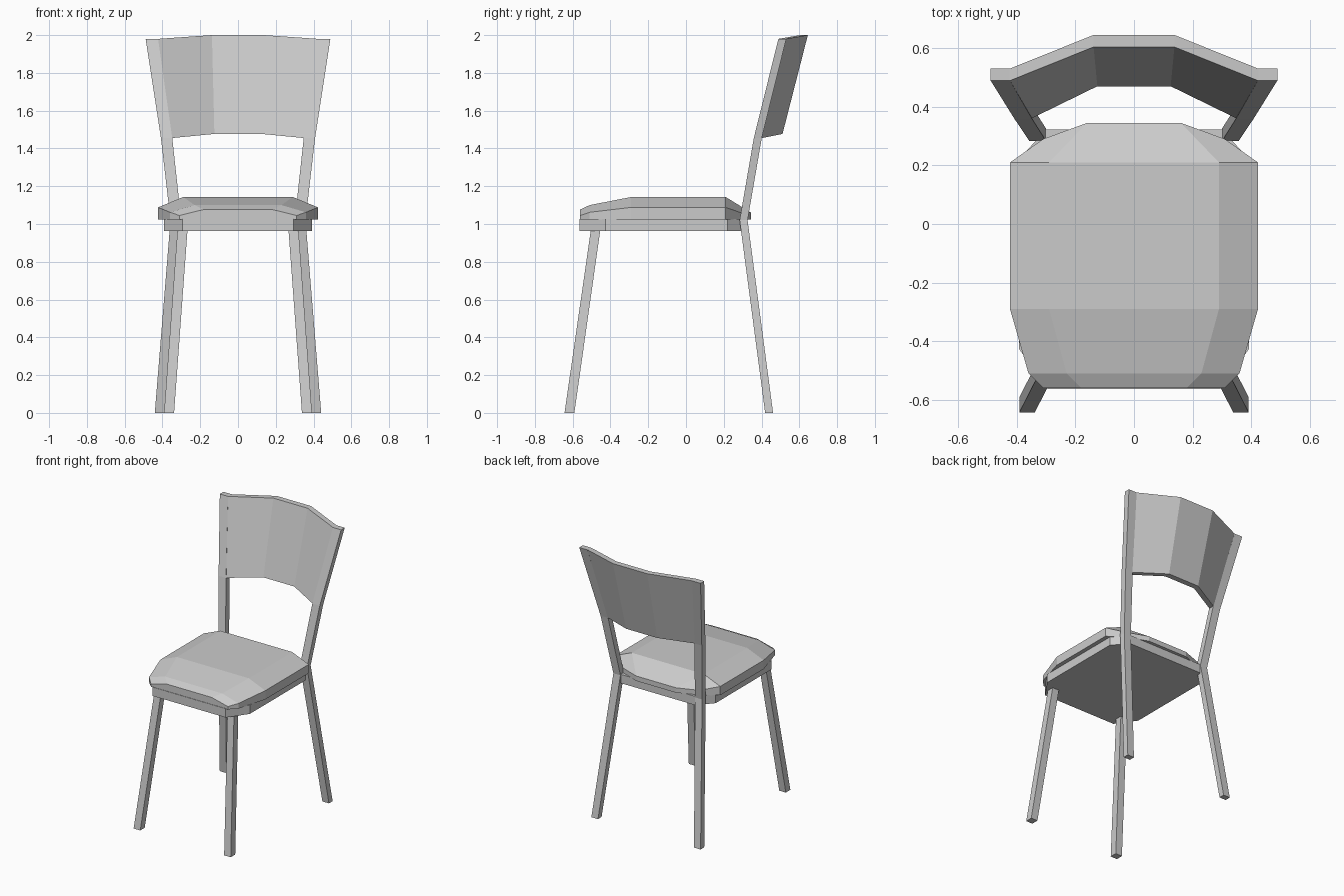
import bpy, bmesh

if "Cube" in bpy.data.objects:
    bpy.data.objects.remove(bpy.data.objects["Cube"])


def finish(name, bm):
    bmesh.ops.recalc_face_normals(bm, faces=bm.faces)
    me = bpy.data.meshes.new(name)
    bm.to_mesh(me)
    bm.free()
    ob = bpy.data.objects.new(name, me)
    bpy.context.collection.objects.link(ob)
    return ob


def loft(name, rings):
    """Skin a row of closed rings and cap both ends."""
    bm = bmesh.new()
    vs = [[bm.verts.new(p) for p in r] for r in rings]
    n = len(vs[0])
    for a, b in zip(vs, vs[1:]):
        for i in range(n):
            j = (i + 1) % n
            bm.faces.new((a[i], a[j], b[j], b[i]))
    bm.faces.new(vs[0])
    bm.faces.new(vs[-1])
    return finish(name, bm)


def section(x, y, z, w, d):
    w, d = w / 2, d / 2
    return [(x - w, y - d, z), (x + w, y - d, z), (x + w, y + d, z), (x - w, y + d, z)]


# Legs: splayed front legs, and back legs that bend up into the back posts
front_path = [(.365, -.617, 0, .053, .052), (.293, -.477, .98, .053, .05)]
back_path = [(.414, .44, 0, .053, .042), (.329, .305, 1.02, .057, .042),
             (.378, .38, 1.455, .06, .042), (.456, .51, 1.98, .066, .042)]
for side, s in (("left", -1), ("right", 1)):
    for part, path in (("front_leg", front_path), ("back_leg_post", back_path)):
        loft(f"{part}_{side}", [section(s * x, y, z, w, d) for x, y, z, w, d in path])

# Backrest: faceted curved panel between the posts
T = .041
half = [((.35, .36, 1.455), (.424, .489, 1.98)), ((.125, .47, 1.477), (.138, .604, 2.0))]
stations = [(-1, h) for h in half] + [(1, h) for h in half[::-1]]
rings = []
for s, ((xb, yb, zb), (xt, yt, zt)) in stations:
    rings.append([(s * xb, yb, zb), (s * xb, yb + T, zb),
                  (s * xt, yt + T, zt), (s * xt, yt, zt)])
loft("backrest", rings)

# Seat frame: slab with chamfered corners
edge = [(.295, -.563), (.393, -.425), (.393, .22), (.30, .323)]
outline = edge + [(-x, y) for x, y in reversed(edge)]
loft("seat_frame", [[(x, y, z) for x, y in outline] for z in (.962, 1.026)])

# Seat cushion: faceted top grid dropped to a flat underside
inner = [(.16, .345, 1.06), (.29, .21, 1.143), (.29, -.29, 1.143), (.23, -.51, 1.10), (.18, -.56, 1.077)]
outer = [(.31, .29, 1.06), (.423, .21, 1.088), (.423, -.29, 1.088), (.36, -.51, 1.062), (.31, -.56, 1.045)]
bm = bmesh.new()
grid = [[bm.verts.new(p) for p in ((-o[0], *o[1:]), (-i[0], *i[1:]), i, o)]
        for i, o in zip(inner, outer)]
for a, b in zip(grid, grid[1:]):
    for k in range(3):
        bm.faces.new((a[k], a[k + 1], b[k + 1], b[k]))
rim = grid[0] + [r[3] for r in grid[1:-1]] + grid[-1][::-1] + [r[0] for r in grid[-2:0:-1]]
base = [bm.verts.new((v.co.x, v.co.y, 1.024)) for v in rim]
for k in range(len(rim)):
    j = (k + 1) % len(rim)
    bm.faces.new((rim[k], rim[j], base[j], base[k]))
bm.faces.new(base)
finish("seat_cushion", bm)
